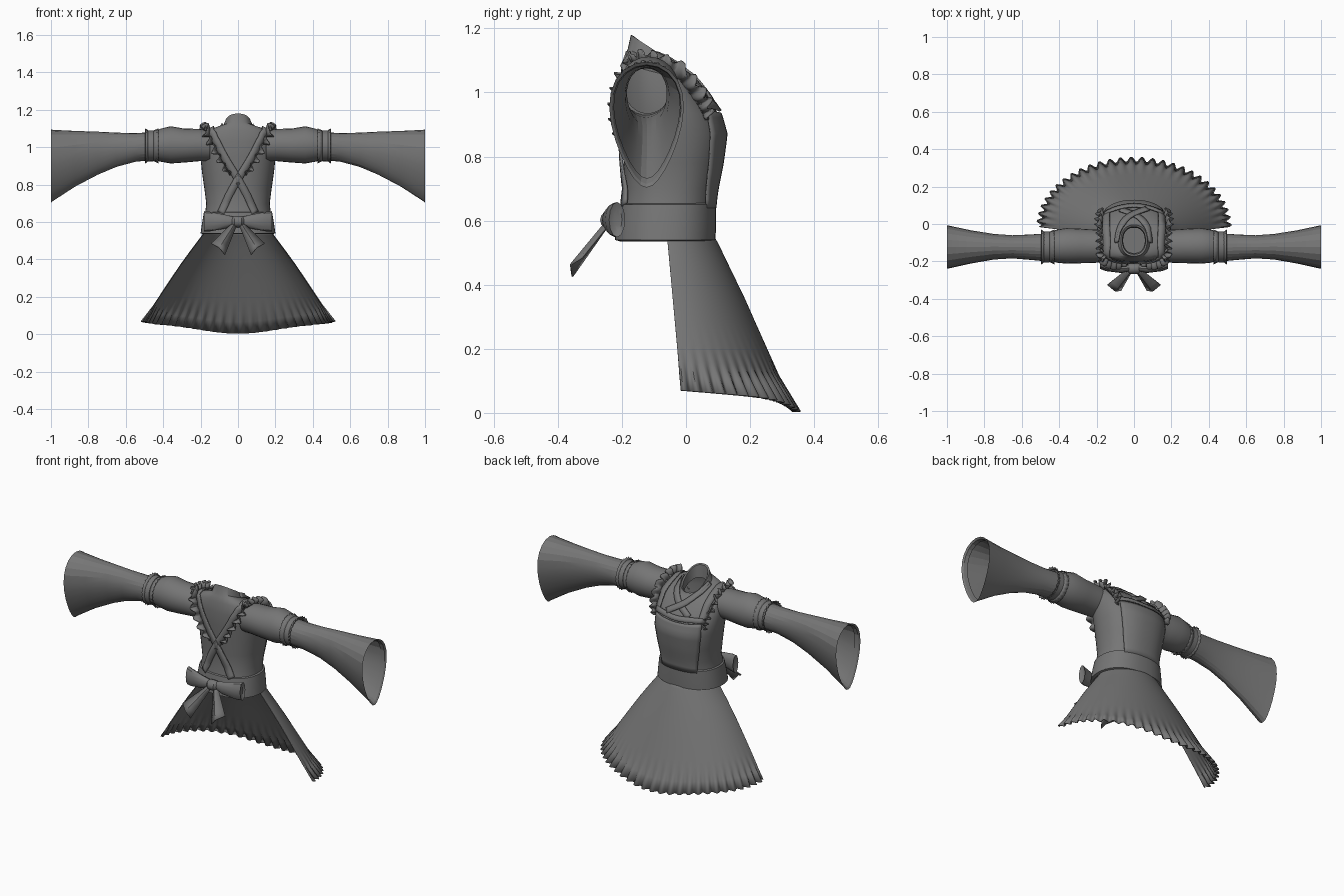
import bpy, bmesh, math
from mathutils import Vector
from mathutils.bvhtree import BVHTree

cube = bpy.data.objects.get("Cube")
if cube:
    bpy.data.objects.remove(cube, do_unlink=True)

GREY = (0.18, 0.18, 0.18, 1)
cloth = bpy.data.materials.new("grey_cloth")
cloth.use_nodes = True
cloth.diffuse_color = GREY
bsdf = next(n for n in cloth.node_tree.nodes if n.type == 'BSDF_PRINCIPLED')
bsdf.inputs["Base Color"].default_value = GREY


# Shared helpers
def grid(name, rows, closed=False, caps=(), mirror=False, thick=0, angle=35):
    """Skin a list of point rows, optionally closing each row into a ring."""
    bm = bmesh.new()
    vs = [[bm.verts.new(p) for p in row] for row in rows]
    n = len(vs[0])
    for a, b in zip(vs, vs[1:]):
        for i in range(n if closed else n - 1):
            j = (i + 1) % n
            bm.faces.new((a[i], a[j], b[j], b[i]))
    for c in caps:
        bm.faces.new(vs[c])
    bmesh.ops.recalc_face_normals(bm, faces=bm.faces)
    mesh = bpy.data.meshes.new(name)
    bm.to_mesh(mesh)
    bm.free()
    mesh.materials.append(cloth)
    ob = bpy.data.objects.new(name, mesh)
    bpy.context.collection.objects.link(ob)
    bpy.ops.object.select_all(action='DESELECT')
    ob.select_set(True)
    bpy.context.view_layer.objects.active = ob
    bpy.ops.object.shade_smooth_by_angle(angle=math.radians(angle))
    if thick:
        mod = ob.modifiers.new("thickness", 'SOLIDIFY')
        mod.thickness, mod.offset = thick, 0
    if mirror:
        ob.modifiers.new("mirror", 'MIRROR').use_mirror_merge = False
    return ob


def body_ring(w, yb, zb, yf, zf, n=40):
    """Horizontal ring, tilted so its back and front heights may differ."""
    pts = []
    for i in range(n):
        a = math.tau * i / n
        c, s = math.cos(a), math.sin(a)
        x = w * math.copysign(abs(c) ** 0.85, c)
        k = (math.copysign(abs(s) ** 0.9, s) + 1) / 2
        pts.append((x, yb + (yf - yb) * k, zb + (zf - zb) * k))
    return pts


def arm_ring(x, y0, y1, z0, z1, egg=0, n=24, wave=0):
    """Ring across the arm; egg narrows its lower half, wave ruffles it."""
    pts = []
    for i in range(n):
        a = math.tau * i / n
        r = 1 + (wave if i % 2 else -wave)
        y = (y1 - y0) / 2 * math.cos(a) * (1 + egg * math.sin(a)) / (1 + egg * 0.3)
        z = (z1 - z0) / 2 * math.sin(a)
        pts.append((x, (y0 + y1) / 2 + y * r, (z0 + z1) / 2 + z * r))
    return pts


def smooth_path(pts, per):
    """Catmull-Rom samples through the points."""
    p = [Vector(q) for q in pts]
    p = [2 * p[0] - p[1]] + p + [2 * p[-1] - p[-2]]
    out = []
    for a, b, c, d in zip(p, p[1:], p[2:], p[3:]):
        for k in range(per):
            t = k / per
            out.append(b + (c - a) * t / 2 + (2 * a - 5 * b + 4 * c - d) * t * t / 2
                       + (3 * b - a - 3 * c + d) * t ** 3 / 2)
    return out + [p[-2]]


# Bodice
torso = grid("bodice", [body_ring(*r) for r in (
    (.185, -.21, .545, .085, .545), (.175, -.2, .65, .085, .65),
    (.17, -.19, .7, .092, .7), (.18, -.195, .78, .108, .78),
    (.193, -.2, .87, .12, .87), (.2, -.205, .95, .103, .93),
    (.202, -.208, 1.03, .065, .985), (.195, -.2, 1.09, .03, 1.03),
    (.14, -.19, 1.12, .01, 1.05), (.085, -.182, 1.135, 0, 1.058),
    (.07, -.172, 1.18, -.005, 1.07))], closed=True, caps=(0,))
grid("collar_lining", [body_ring(*r) for r in (
    (.07, -.172, 1.18, -.005, 1.07), (.062, -.162, 1.175, -.015, 1.065),
    (.058, -.155, 1.1, -.02, 1.02))], closed=True)
skin = BVHTree.FromPolygons([v.co for v in torso.data.vertices],
                            [p.vertices[:] for p in torso.data.polygons])


def snap(p, lift):
    """Nearest point on the bodice, lifted outward; also its normal."""
    q, n, _, _ = skin.find_nearest(Vector(p))
    if n.dot(q - Vector((0, -.06, .9))) < 0:
        n = -n
    return q + n * lift, n


def ribbon(name, pts, width, lift, mirror=True):
    """Flat band laid along the bodice."""
    path = smooth_path(pts, 7)
    rows = []
    for i, p in enumerate(path):
        t = (path[min(i + 1, len(path) - 1)] - path[max(i - 1, 0)]).normalized()
        q, n = snap(p, lift)
        side = n.cross(t).normalized() * width / 2
        rows.append([snap(q - side, lift)[0], q, snap(q + side, lift)[0]])
    grid(name, rows, mirror=mirror, thick=.008)


def frill(name, pts, per, height, lumps):
    """Scalloped ruffle standing off the bodice."""
    path = smooth_path(pts, per)
    rows = []
    last = len(path) - 1
    for i, p in enumerate(path):
        t = (path[min(i + 1, last)] - path[max(i - 1, 0)]).normalized()
        q, n = snap(p, 0)
        side = n.cross(t).normalized()
        ph = math.pi * lumps * i / last
        h = height * (.65 + .35 * abs(math.sin(ph))) * min(1, .5 + 4 * min(i, last - i) / last)
        w = math.sin(2 * ph) * .012
        rows.append([q, q + n * h * .55 + side * w, q + n * h + side * w * 1.5])
    grid(name, rows, mirror=True, thick=.006, angle=60)


# Apron bib, straps, frills and crossed lapels
bib = []
for j in range(13):
    t = j / 12
    half, z = .13 + .035 * t, .64 + .31 * t
    bib.append([snap((half * (i / 8 - 1), .13 - .05 * (i / 8 - 1) ** 2, z), .007)[0]
                for i in range(17)])
grid("apron_bib", bib, thick=.006)
ribbon("bib_top_band", [(-.16, .06, .96), (0, .1, .955), (.16, .06, .96)], .03, .011, False)
ribbon("strap", [(-.095, -.2, .65), (-.05, -.2, .74), (0, -.2, .83), (.08, -.21, .96),
                 (.14, -.2, 1.07), (.15, -.1, 1.11), (.15, 0, 1.05), (.15, .07, .95)],
       .04, .009)
frill("strap_frill", [(.045, -.21, .85), (.1, -.21, .95), (.155, -.2, 1.05),
                      (.18, -.17, 1.11), (.178, -.1, 1.1), (.178, -.02, 1.05),
                      (.178, .05, .98), (.175, .08, .92)], 16, .055, 15)
for s, lift in ((1, .006), (-1, .012)):
    ribbon("lapel_left" if s > 0 else "lapel_right",
           [(s * .085, -.1, 1.11), (s * .07, -.02, 1.07), (s * .02, .035, 1.02),
            (-s * .07, .07, .965)], .035, lift, False)

# Waist sash
grid("sash", [body_ring(*r) for r in (
    (.185, -.205, .535, .08, .535), (.2, -.222, .54, .092, .54),
    (.193, -.218, .59, .094, .59), (.183, -.208, .65, .094, .65),
    (.172, -.195, .655, .085, .655))], closed=True)

# Bow at the sash
grid("bow_loop", [arm_ring(*r, n=12) for r in (
    (.01, -.25, -.22, .585, .625), (.07, -.262, -.215, .565, .64),
    (.15, -.252, -.2, .55, .655), (.182, -.24, -.19, .548, .658),
    (.172, -.225, -.2, .57, .635))], closed=True, caps=(0, -1), mirror=True)
grid("bow_knot", [arm_ring(*r, n=12) for r in (
    (-.032, -.255, -.215, .58, .625), (-.02, -.268, -.21, .572, .632),
    (.02, -.268, -.21, .572, .632), (.032, -.255, -.215, .58, .625))],
    closed=True, caps=(0, -1))
inner, mid, outer = [[Vector(a).lerp(Vector(b), k / 5) for k in range(6)] for a, b in (
    ((.002, -.235, .595), (.07, -.355, .425)),
    ((.015, -.25, .595), (.1, -.36, .462)),
    ((.03, -.235, .595), (.142, -.325, .485)))]
grid("bow_tail", list(zip(inner, mid, outer)), mirror=True, thick=.006, angle=20)

# Sleeves: upper arm, cuff with ruffle, and flared lower sleeve
grid("upper_sleeve", [arm_ring(*r) for r in (
    (.15, -.2, -.03, .925, 1.09), (.21, -.208, -.03, .925, 1.098),
    (.29, -.21, -.025, .918, 1.1), (.36, -.212, -.022, .913, 1.112),
    (.41, -.207, -.03, .922, 1.1), (.46, -.195, -.045, .935, 1.08))],
    closed=True, mirror=True)
grid("cuff_band", [arm_ring(*r) for r in (
    (.45, -.19, -.05, .935, 1.08), (.452, -.206, -.04, .925, 1.09),
    (.482, -.206, -.04, .923, 1.09), (.484, -.19, -.05, .935, 1.08))],
    closed=True, mirror=True)
for name, x0, x1 in (("cuff_frill_inner", .455, .425), ("cuff_frill_outer", .478, .495)):
    grid(name, [arm_ring(x0, -.2, -.045, .93, 1.085, n=48),
                arm_ring(x1, -.212, -.034, .918, 1.097, n=48, wave=.04)],
         closed=True, mirror=True, thick=.004)
grid("flared_sleeve", [arm_ring(*r) for r in (
    (.47, -.2, -.05, .93, 1.08, 0), (.55, -.193, -.055, .922, 1.075, .05),
    (.65, -.186, -.058, .895, 1.078, .12), (.75, -.193, -.05, .853, 1.083, .2),
    (.87, -.215, -.03, .79, 1.087, .28), (.99, -.243, -.003, .712, 1.093, .35),
    (1, -.245, -.001, .703, 1.096, .35), (.992, -.236, -.01, .715, 1.086, .35),
    (.97, -.23, -.014, .732, 1.083, .35))], closed=True, mirror=True, angle=14)

# Half skirt, open on one side, with a pleated hem
PLEATS, STEP = 28, 6
skirt = []
for z, rx, front, pleat in ((.56, .175, .08, 0), (.53, .19, .098, 0), (.45, .25, .138, 0),
                            (.37, .308, .18, 0), (.29, .362, .22, 0), (.21, .415, .262, 0),
                            (.16, .448, .288, .001), (.12, .474, .312, .008),
                            (.07, .508, .345, .014)):
    drop = (.56 - z) / .49
    cy = -.06 + .045 * drop
    row = []
    for i in range(PLEATS * STEP + 1):
        a = math.pi * i / (PLEATS * STEP)
        s = math.sin(a)
        wave = pleat * math.sin(math.tau * i / STEP)
        row.append(((rx + wave) * math.cos(a), cy + (front - cy + wave) * s,
                    z - drop ** 2 * (.03 * s + .036 * s ** 8)))
    skirt.append(row)
grid("skirt", skirt, thick=.004, angle=30)
